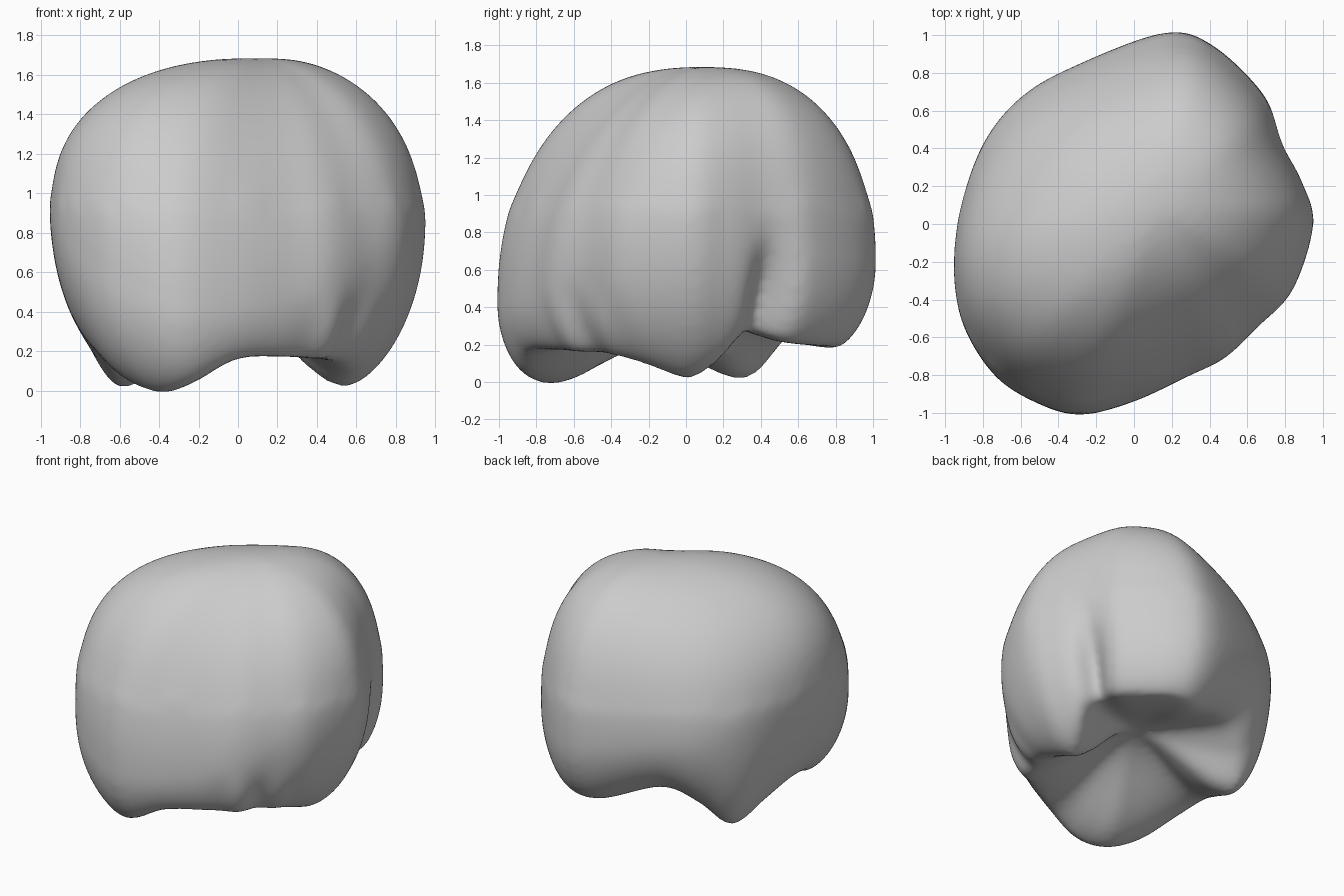
import bpy, bmesh, math
from mathutils import Vector

cube = bpy.data.objects.get("Cube")
if cube:
    bpy.data.objects.remove(cube, do_unlink=True)

# Outline stations: x, y, height of widest point, rim height, rim inset, crown squareness
STATIONS = [
    (.95, 0, .85, .02, .57, 2.1), (.89, .22, .83, .09, .66, 2.3),
    (.79, .42, .78, .27, .84, 2.6), (.69, .68, .7, .21, .82, 2.7),
    (.41, .95, .65, .19, .82, 2.5), (.15, 1.01, .65, .19, .76, 2.2),
    (-.33, .83, .72, .31, .72, 2), (-.6, .67, .74, .21, .74, 1.95),
    (-.79, .44, .8, .02, .74, 2), (-.91, .12, .92, .09, .68, 2.1),
    (-.955, -.2, .95, .18, .7, 2.3), (-.91, -.52, .82, .15, .7, 2.5),
    (-.74, -.8, .6, .05, .74, 2.6), (-.51, -.95, .48, -.01, .77, 2.4),
    (-.28, -1.01, .42, .04, .83, 2.2), (0, -.94, .42, .16, .88, 2),
    (.28, -.81, .48, .17, .86, 1.9), (.48, -.71, .56, .16, .83, 1.85),
    (.65, -.55, .66, .15, .76, 1.85), (.84, -.35, .77, .1, .66, 1.95),
]
TOP = Vector((.12, .1, 1.695))
HOLLOW = .38
STEPS = 8
CROWN, SKIRT, UNDER = 22, 18, 12


def spline(i, t):
    """Closed smooth interpolation through the stations."""
    n = len(STATIONS)
    a, b, c, d = (STATIONS[(i + k) % n] for k in (-1, 0, 1, 2))
    return [q + .5 * t * (r - p + t * (2 * p - 5 * q + 4 * r - s + t * (3 * (q - r) + s - p)))
            for p, q, r, s in zip(a, b, c, d)]


def bell(value, middle, width):
    return math.exp(-((value - middle) / width) ** 2)


def ease(v):
    v = max(0, min(1, v))
    return v * v * (3 - 2 * v)


def fold(angle, z):
    """Radial scale for the deep side crease and the small front wrinkles."""
    crease = .15 * bell(angle, 31, 6) * ease((.9 - z) / .5)
    wrinkles = .025 * bell(angle, -45, 18) * math.sin(math.radians(angle * 18))
    return 1 - crease + wrinkles * ease((.55 - z) / .3)


def column(i, t):
    """One vertical section, from below the top point to the hollow underneath."""
    x, y, wide, rim, inset, power = spline(i, t)
    edge = Vector((x, y, 0))
    angle = math.degrees(math.atan2(y, x))
    points = []
    for k in range(1, CROWN + 1):
        a = k / CROWN * math.pi / 2
        f, h = math.sin(a) ** (2 / power), math.cos(a) ** (2 / power) if k < CROWN else 0
        p = TOP.lerp(edge, f)
        points.append((p.x, p.y, wide + (TOP.z - wide) * h))
    for k in range(1, SKIRT + 1):
        a = k / SKIRT * math.pi / 2
        s = inset + (1 - inset) * max(0, math.cos(a)) ** 1.25
        points.append((x * s, y * s, wide - (wide - rim) * math.sin(a)))
    for k in range(1, UNDER):
        v = k / UNDER
        s = inset * (1 - v)
        points.append((x * s, y * s, rim + (HOLLOW - rim) * ease(v)))
    return [(px * fold(angle, pz), py * fold(angle, pz), pz) for px, py, pz in points]


# Loft the sections around the body and close both poles
bm = bmesh.new()
columns = [[bm.verts.new(p) for p in column(i, k / STEPS)]
           for i in range(len(STATIONS)) for k in range(STEPS)]
crown_tip = bm.verts.new(TOP)
hollow_tip = bm.verts.new((0, 0, HOLLOW))
for left, right in zip(columns, columns[1:] + columns[:1]):
    bm.faces.new((crown_tip, left[0], right[0]))
    bm.faces.new((hollow_tip, right[-1], left[-1]))
    for k in range(len(left) - 1):
        bm.faces.new((left[k], left[k + 1], right[k + 1], right[k]))

# Soften the crown more than the folded skirt
crown = [v for v in bm.verts if v.co.z > .95]
for _ in range(15):
    bmesh.ops.smooth_vert(bm, verts=crown, factor=.5,
                          use_axis_x=True, use_axis_y=True, use_axis_z=True)
bmesh.ops.recalc_face_normals(bm, faces=bm.faces)
mesh = bpy.data.meshes.new("lobed_body")
bm.to_mesh(mesh)
bm.free()
body = bpy.data.objects.new("lobed_body", mesh)
bpy.context.collection.objects.link(body)

# Even out the surface so it reads as one soft mass
remesh = body.modifiers.new("even_surface", "REMESH")
remesh.mode = "VOXEL"
remesh.voxel_size = .025
remesh.use_smooth_shade = True
soften = body.modifiers.new("soften", "SMOOTH")
soften.factor = .5
soften.iterations = 10

# Plain grey surface
grey = bpy.data.materials.new("plain_grey")
grey.use_nodes = True
grey.diffuse_color = (.6, .6, .6, 1)
grey.node_tree.nodes["Principled BSDF"].inputs["Base Color"].default_value = (.6, .6, .6, 1)
mesh.materials.append(grey)
